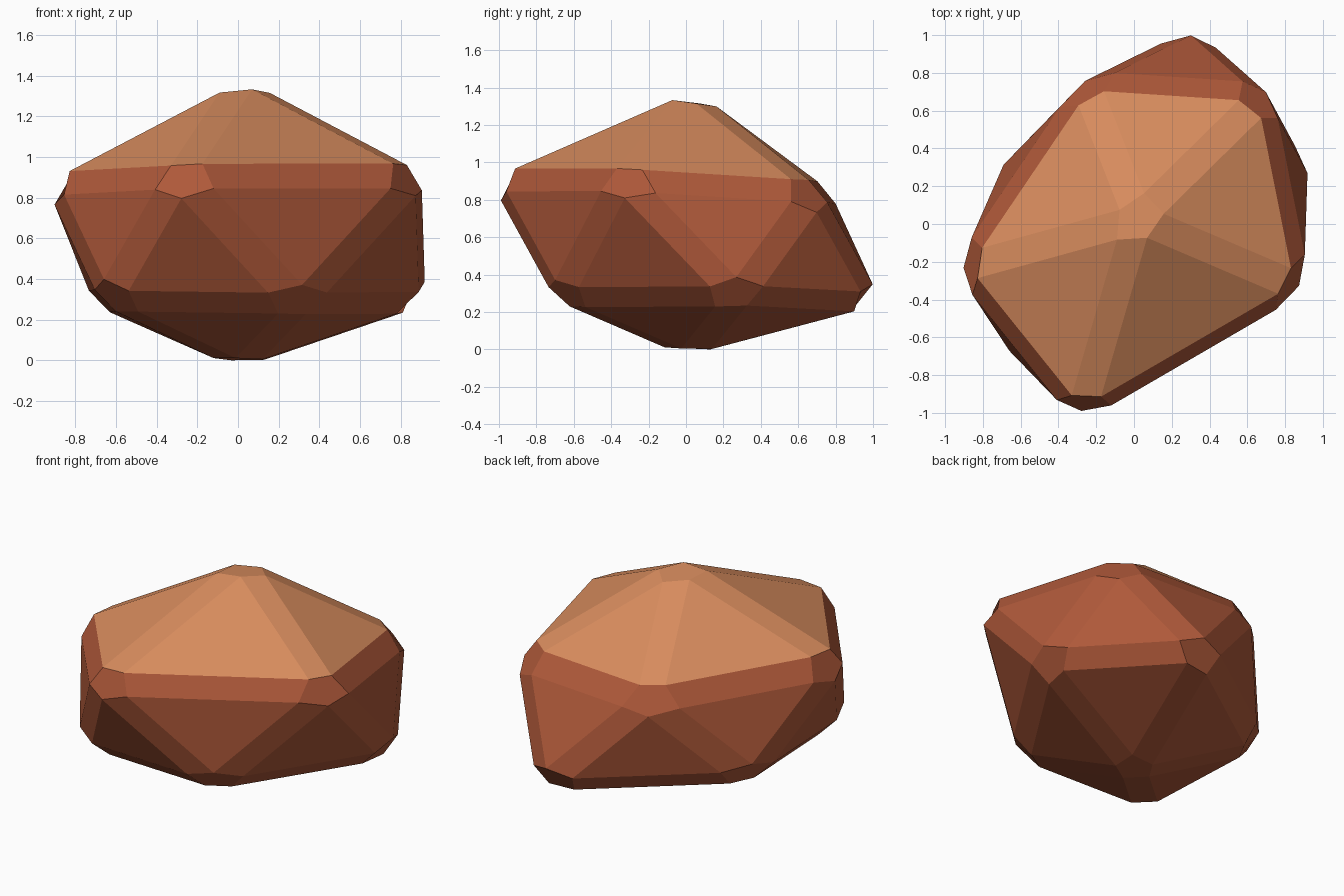
import bpy, bmesh

cube = bpy.data.objects.get("Cube")
if cube:
    bpy.data.objects.remove(cube, do_unlink=True)


def make_material(name, colour):
    mat = bpy.data.materials.new(name)
    mat.use_nodes = True
    mat.diffuse_color = colour
    mat.node_tree.nodes["Principled BSDF"].inputs["Base Color"].default_value = colour
    return mat


# Rough stone: peak, upper ring, lower ring and base, like a squashed icosahedron
peak = (0.022, 0.03, 1.405)
base = (0.015, 0.025, -0.047)
upper = [(0.924, -0.355, 0.93), (0.713, 0.709, 0.863), (-0.27, 0.774, 0.853),
         (-0.956, -0.24, 0.893), (-0.295, -1.063, 0.929)]
lower = [(0.945, 0.28, 0.269), (0.315, 1.062, 0.227), (-0.709, 0.323, 0.273),
         (-0.666, -0.679, 0.278), (0.315, -0.698, 0.265)]

bm = bmesh.new()
top = bm.verts.new(peak)
bottom = bm.verts.new(base)
up = [bm.verts.new(p) for p in upper]
low = [bm.verts.new(p) for p in lower]
for i in range(5):
    j = (i + 1) % 5
    bm.faces.new((top, up[i], up[j]))
    bm.faces.new((up[i], low[i], up[j]))
    bm.faces.new((low[i], low[j], up[j]))
    bm.faces.new((bottom, low[j], low[i]))

# Chipped edges
bmesh.ops.bevel(bm, geom=bm.edges[:], offset=0.08, offset_type='OFFSET',
                segments=1, profile=0.5, affect='EDGES')
bmesh.ops.recalc_face_normals(bm, faces=bm.faces[:])

# Rest the stone on the ground
ground = min(v.co.z for v in bm.verts)
bmesh.ops.translate(bm, verts=bm.verts[:], vec=(0, 0, -ground))

# Sandy cap on the upward faces, rust below
bm.normal_update()
for f in bm.faces:
    f.material_index = 1 if f.normal.z > 0.7 else 0

mesh = bpy.data.meshes.new("rock")
bm.to_mesh(mesh)
bm.free()
mesh.materials.append(make_material("rust_stone", (0.43, 0.10, 0.042, 1)))
mesh.materials.append(make_material("sandy_cap", (0.68, 0.26, 0.11, 1)))
rock = bpy.data.objects.new("rock", mesh)
bpy.context.collection.objects.link(rock)
